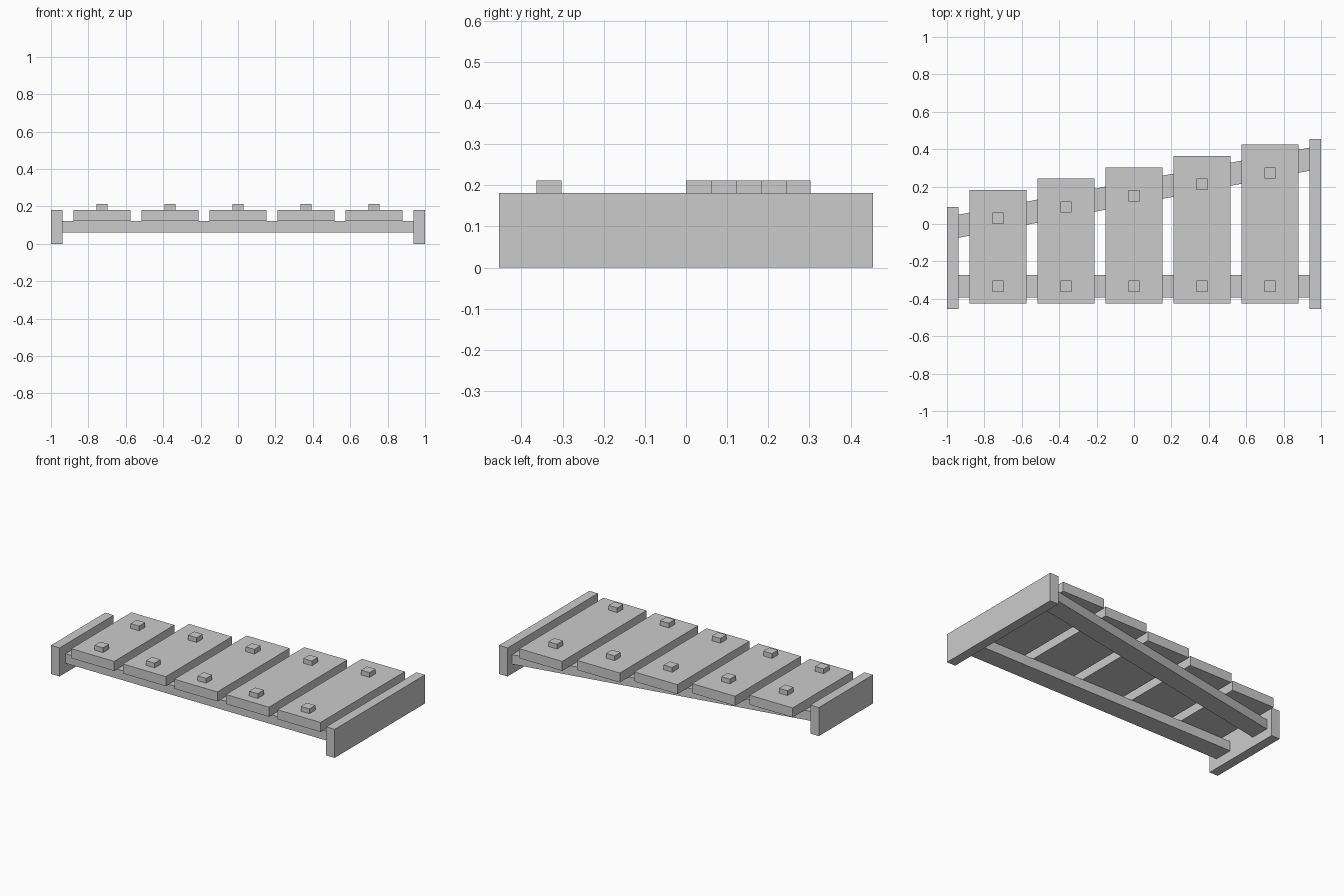
import bpy, bmesh

if "Cube" in bpy.data.objects:
    bpy.data.objects.remove(bpy.data.objects["Cube"])

U = 2 / 33  # one design unit: the plank thickness


def box(name, x, y, z, slope=0.0):
    """Box from (min, max) ranges in design units; slope shears y along x."""
    bm = bmesh.new()
    bmesh.ops.create_cube(bm, size=1)
    for v in bm.verts:
        px, py, pz = (r[0] + (c + 0.5) * (r[1] - r[0]) for c, r in zip(v.co, (x, y, z)))
        v.co = (px * U, (py + slope * px) * U, pz * U)
    mesh = bpy.data.meshes.new(name)
    bm.to_mesh(mesh)
    bm.free()
    obj = bpy.data.objects.new(name, mesh)
    bpy.context.collection.objects.link(obj)
    return obj


# End plates, short on the left and long on the right
box("left_end_plate", (-16.5, -15.5), (-7.5, 1.5), (0, 3))
box("right_end_plate", (15.5, 16.5), (-7.5, 7.5), (0, 3))

# Support rails: straight at the front, slanted at the back
box("front_rail", (-15.5, 15.5), (-6.5, -4.5), (1, 2))
box("back_rail", (-15.5, 15.5), (1.74, 3.78), (1, 2), slope=0.191)

# Sounding bars growing longer to the right, each with two pegs
for i in range(5):
    x = 6 * (i - 2)
    box(f"bar_{i + 1}", (x - 2.5, x + 2.5), (-7, 3 + i), (2, 3))
    for side, y in (("front", -5.5), ("back", 0.5 + i)):
        box(f"{side}_peg_{i + 1}", (x - 0.5, x + 0.5), (y - 0.5, y + 0.5), (3, 3.5))
